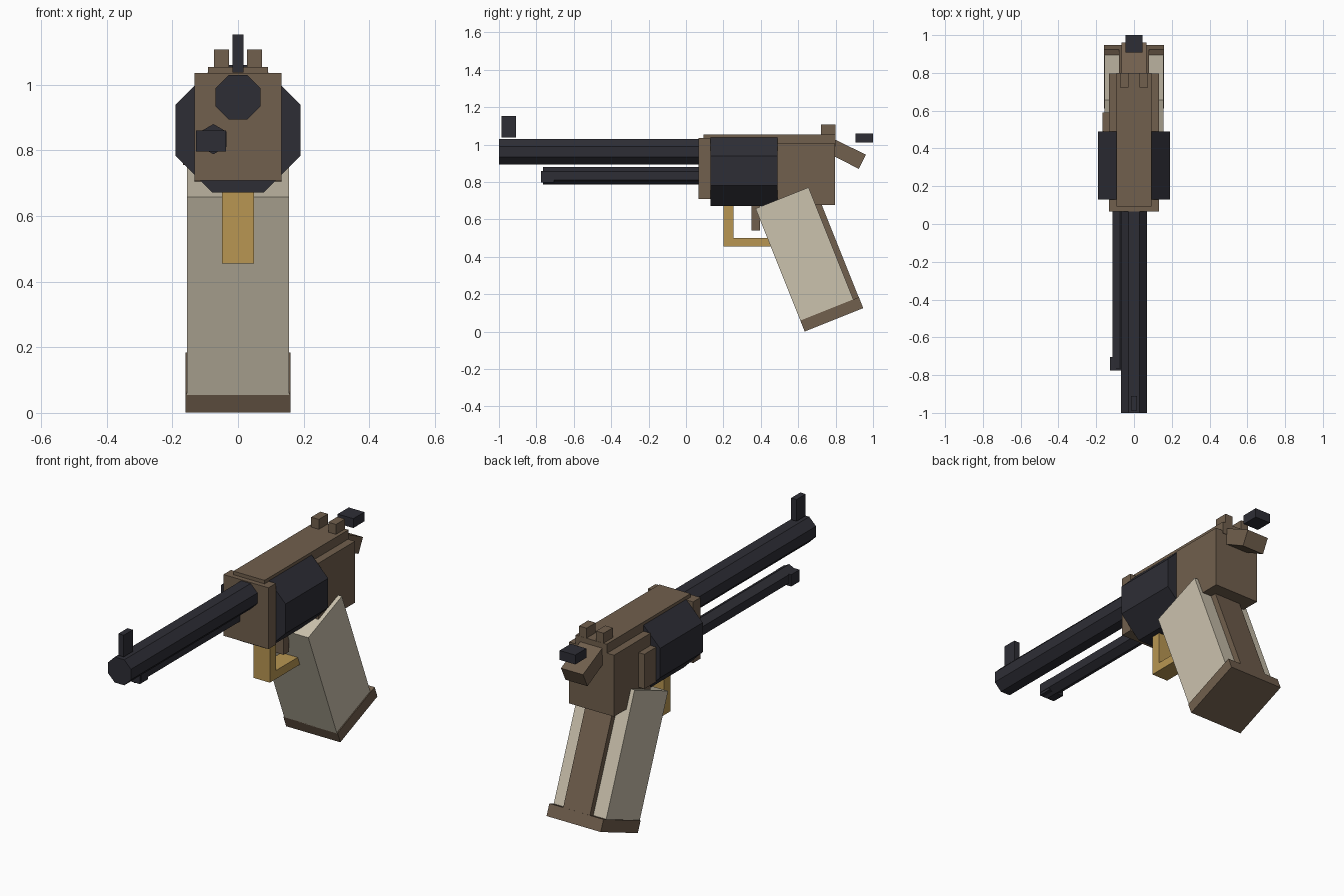
import bpy, bmesh, math

if "Cube" in bpy.data.objects:
    bpy.data.objects.remove(bpy.data.objects["Cube"])


def material(name, rgb):
    m = bpy.data.materials.new(name)
    m.diffuse_color = (*rgb, 1)
    m.use_nodes = True
    m.node_tree.nodes["Principled BSDF"].inputs["Base Color"].default_value = m.diffuse_color
    return m


BROWN = material("brown metal", (0.165, 0.115, 0.075))
DARK = material("dark steel", (0.027, 0.027, 0.036))
CREAM = material("cream grip", (0.60, 0.54, 0.42))
GOLD = material("brass", (0.48, 0.305, 0.085))


def prism(name, pts, axis, lo, hi, mat):
    """Extrude a 2D profile: (y, z) points along x, or (x, z) points along y."""
    bm = bmesh.new()
    place = (lambda p: (lo, p[0], p[1])) if axis == "x" else (lambda p: (p[0], lo, p[1]))
    face = bm.faces.new([bm.verts.new(place(p)) for p in pts])
    ext = bmesh.ops.extrude_face_region(bm, geom=[face])
    step = (hi - lo, 0, 0) if axis == "x" else (0, hi - lo, 0)
    bmesh.ops.translate(bm, vec=step, verts=[v for v in ext["geom"] if isinstance(v, bmesh.types.BMVert)])
    bmesh.ops.recalc_face_normals(bm, faces=bm.faces)
    me = bpy.data.meshes.new(name)
    bm.to_mesh(me)
    bm.free()
    me.materials.append(mat)
    ob = bpy.data.objects.new(name, me)
    bpy.context.collection.objects.link(ob)
    return ob


def box(name, x, y, z, mat):
    return prism(name, [(y[0], z[0]), (y[1], z[0]), (y[1], z[1]), (y[0], z[1])], "x", x[0], x[1], mat)


def ngon(cx, cz, r, n, turn=0.0):
    return [(cx + r * math.cos(turn + 2 * math.pi * i / n),
             cz + r * math.sin(turn + 2 * math.pi * i / n)) for i in range(n)]


EIGHTH = math.pi / 8
OCT = 1 / math.cos(EIGHTH)  # apothem to corner radius

# barrel, front sight, ejector
prism("barrel", ngon(0, 0.962, 0.068 * OCT, 8, EIGHTH), "y", -1.0, 0.10, DARK)
box("front_sight", (-0.016, 0.016), (-0.987, -0.91), (1.037, 1.153), DARK)
prism("ejector_rod", ngon(-0.075, 0.834, 0.046, 6, math.pi / 2), "y", -0.765, 0.10, DARK)
box("ejector_head", (-0.128, -0.037), (-0.775, -0.705), (0.797, 0.86), DARK)

# frame and drum
box("frame_front", (-0.133, 0.133), (0.067, 0.13), (0.708, 1.035), BROWN)
box("frame_rear", (-0.133, 0.133), (0.489, 0.797), (0.677, 1.005), BROWN)
box("top_strap", (-0.092, 0.092), (0.093, 0.80), (0.99, 1.054), BROWN)
prism("drum", ngon(0, 0.861, 0.19 * OCT, 8, EIGHTH), "y", 0.13, 0.49, DARK)
box("loading_gate", (-0.167, -0.12), (0.489, 0.59), (0.755, 0.94), BROWN)

# rear sights and hammer
for side, s in (("left", -1), ("right", 1)):
    box("rear_sight_" + side, sorted((s * 0.028, s * 0.073)), (0.722, 0.799), (1.04, 1.107), BROWN)
prism("hammer", [(0.76, 1.045), (0.962, 0.946), (0.924, 0.87), (0.72, 0.975)], "x", -0.065, 0.065, BROWN)
box("hammer_spur", (-0.046, 0.046), (0.907, 1.0), (1.01, 1.06), DARK)

# trigger and L-shaped guard
prism("trigger_guard", [(0.20, 0.68), (0.20, 0.455), (0.53, 0.455), (0.53, 0.50), (0.253, 0.50), (0.253, 0.68)],
      "x", -0.048, 0.048, GOLD)
box("trigger", (-0.025, 0.025), (0.35, 0.396), (0.54, 0.69), BROWN)

# raked grip: local coordinates run backwards (b) and downwards (d)
TILT = math.radians(21.8)


def raked(name, b, d, half, mat):
    c, s = math.cos(TILT), math.sin(TILT)
    pts = [(0.372 + u * c + v * s, 0.658 + u * s - v * c)
           for u, v in ((b[0], d[0]), (b[1], d[0]), (b[1], d[1]), (b[0], d[1]))]
    prism(name, pts, "x", -half, half, mat)


raked("grip", (0, 0.305), (0, 0.65), 0.155, CREAM)
raked("grip_backstrap", (0.20, 0.336), (0.08, 0.65), 0.079, BROWN)
raked("grip_base", (0, 0.337), (0.645, 0.708), 0.16, BROWN)
